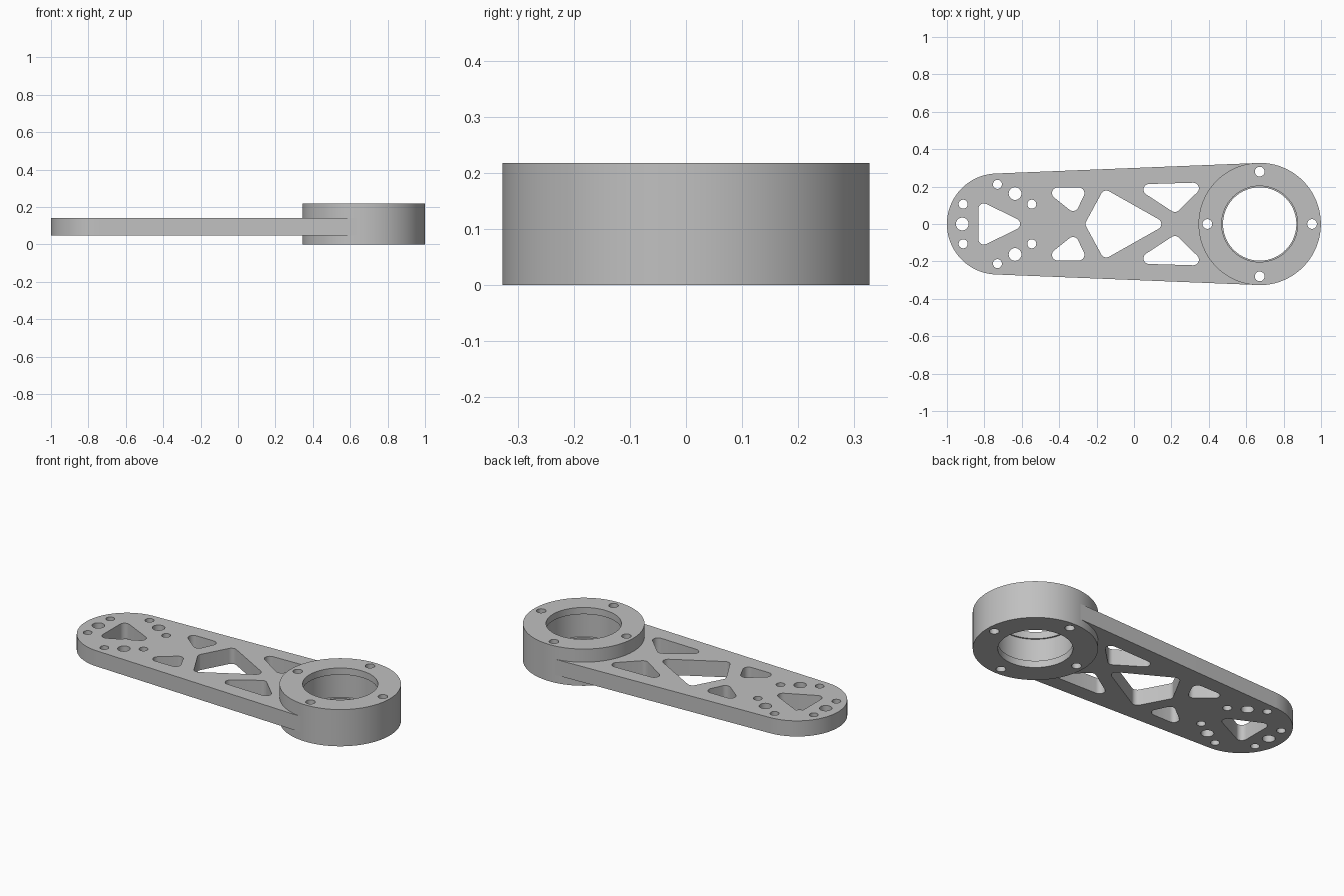
import bpy, bmesh
from math import sin, cos, acos, pi, radians, tau
from mathutils import Vector

cube = bpy.data.objects.get("Cube")
if cube:
    bpy.data.objects.remove(cube, do_unlink=True)

RING_X, RING_R = 0.672, 0.327
TIP_X, TIP_R = -0.73, 0.27
ARM_LOW, ARM_HIGH = 0.047, 0.14
HEIGHT, LIP = 0.218, 0.04
FILLET = 0.03

grey = bpy.data.materials.new("machined grey")
grey.use_nodes = True
colour = (0.53, 0.53, 0.53, 1)
grey.diffuse_color = colour
grey.node_tree.nodes["Principled BSDF"].inputs["Base Color"].default_value = colour


def arc(cx, cy, r, start=0.0, end=tau, n=48):
    return [(cx + r * cos(start + (end - start) * i / n),
             cy + r * sin(start + (end - start) * i / n)) for i in range(n + 1)]


def circle(cx, cy, r, n=32):
    return arc(cx, cy, r, n=n)[:-1]


def rounded(corners, r=FILLET, n=8):
    """Polygon whose corners are replaced by tangent arcs."""
    pts = [Vector(c) for c in corners]
    out = []
    for i, p in enumerate(pts):
        a = (pts[i - 1] - p).normalized()
        b = (pts[(i + 1) % len(pts)] - p).normalized()
        half = a.angle(b) / 2
        centre = p + (a + b).normalized() * r / sin(half)
        start = p + a * r / (sin(half) / cos(half)) - centre
        end = p + b * r / (sin(half) / cos(half)) - centre
        sweep = start.angle(end)
        for k in range(n + 1):
            t = k / n
            q = (start * sin((1 - t) * sweep) + end * sin(t * sweep)) / sin(sweep)
            out.append(tuple(centre + q))
    return out


def activate(obj):
    bpy.ops.object.select_all(action="DESELECT")
    obj.select_set(True)
    bpy.context.view_layer.objects.active = obj


def finish(obj):
    activate(obj)
    bpy.ops.object.shade_smooth_by_angle(angle=radians(30))


def plate(name, loops, low, high):
    """Flat plate: first loop is the outline, the rest are openings."""
    curve = bpy.data.curves.new(name, "CURVE")
    curve.dimensions = "2D"
    curve.fill_mode = "BOTH"
    curve.extrude = (high - low) / 2
    for loop in loops:
        spline = curve.splines.new("POLY")
        spline.points.add(len(loop) - 1)
        for point, (x, y) in zip(spline.points, loop):
            point.co = (x, y, 0, 1)
        spline.use_cyclic_u = True
    curve.materials.append(grey)
    obj = bpy.data.objects.new(name, curve)
    bpy.context.collection.objects.link(obj)
    obj.location.z = (low + high) / 2
    activate(obj)
    bpy.ops.object.convert(target="MESH")
    obj = bpy.context.object
    bm = bmesh.new()
    bm.from_mesh(obj.data)
    bmesh.ops.remove_doubles(bm, verts=bm.verts, dist=1e-5)
    bmesh.ops.recalc_face_normals(bm, faces=bm.faces)
    bm.to_mesh(obj.data)
    bm.free()
    return obj


def lathe(name, profile, cx, n=128):
    """Turn a closed (radius, z) profile around a vertical axis."""
    bm = bmesh.new()
    rings = [[bm.verts.new((r * cos(tau * i / n), r * sin(tau * i / n), z))
              for r, z in profile] for i in range(n)]
    m = len(profile)
    for i in range(n):
        a, b = rings[i], rings[(i + 1) % n]
        for j in range(m):
            k = (j + 1) % m
            bm.faces.new((a[j], b[j], b[k], a[k]))
    bmesh.ops.recalc_face_normals(bm, faces=bm.faces)
    mesh = bpy.data.meshes.new(name)
    bm.to_mesh(mesh)
    bm.free()
    mesh.materials.append(grey)
    obj = bpy.data.objects.new(name, mesh)
    bpy.context.collection.objects.link(obj)
    obj.location.x = cx
    return obj


# Arm outline: two end arcs joined by tangent lines
rim = RING_R - 0.0008
a = acos((TIP_R - rim) / (RING_X - TIP_X))
loops = [arc(RING_X, 0, rim, -a, a, 96) + arc(TIP_X, 0, TIP_R, a, tau - a, 64)]
loops.append(circle(RING_X, 0, 0.312, 96))

# Lightening windows
loops.append(rounded([(-0.832, 0.128), (-0.832, -0.128), (-0.57, 0)]))
loops.append(rounded([(-0.263, 0), (-0.16, -0.19), (0.177, 0), (-0.16, 0.19)]))
for side in (1, -1):
    for window in ([(-0.494, 0.195), (-0.248, 0.195), (-0.315, 0.052)],
                   [(-0.016, 0.211), (0.393, 0.223), (0.222, 0.056)]):
        loops.append(rounded([(x, y * side) for x, y in window]))

# Alternating small and large bolt holes around the narrow end
for i in range(6):
    t = radians(30 + 60 * i)
    loops.append(circle(TIP_X + 0.212 * cos(t), 0.212 * sin(t), 0.024))
for i in range(3):
    t = radians(60 + 120 * i)
    loops.append(circle(TIP_X + 0.188 * cos(t), 0.188 * sin(t), 0.034))
finish(plate("arm_plate", loops, ARM_LOW, ARM_HIGH))

# Bearing housing with a recessed seat between two lips
housing = lathe("bearing_housing", [
    (RING_R, 0), (RING_R, HEIGHT), (0.203, HEIGHT), (0.203, HEIGHT - LIP),
    (0.211, HEIGHT - LIP), (0.211, LIP), (0.196, LIP), (0.196, 0)], RING_X)

# Four bolt holes through the housing
holes = [circle(RING_X + 0.28 * cos(i * pi / 2), 0.28 * sin(i * pi / 2), 0.026)
         for i in range(4)]
cutter = plate("bolt_hole_cutter", holes, -0.1, HEIGHT + 0.1)
cutter.hide_render = True
cut = housing.modifiers.new("bolt_holes", "BOOLEAN")
cut.operation = "DIFFERENCE"
cut.solver = "EXACT"
cut.object = cutter
activate(housing)
bpy.ops.object.modifier_apply(modifier=cut.name)
bpy.data.objects.remove(cutter, do_unlink=True)
finish(housing)
